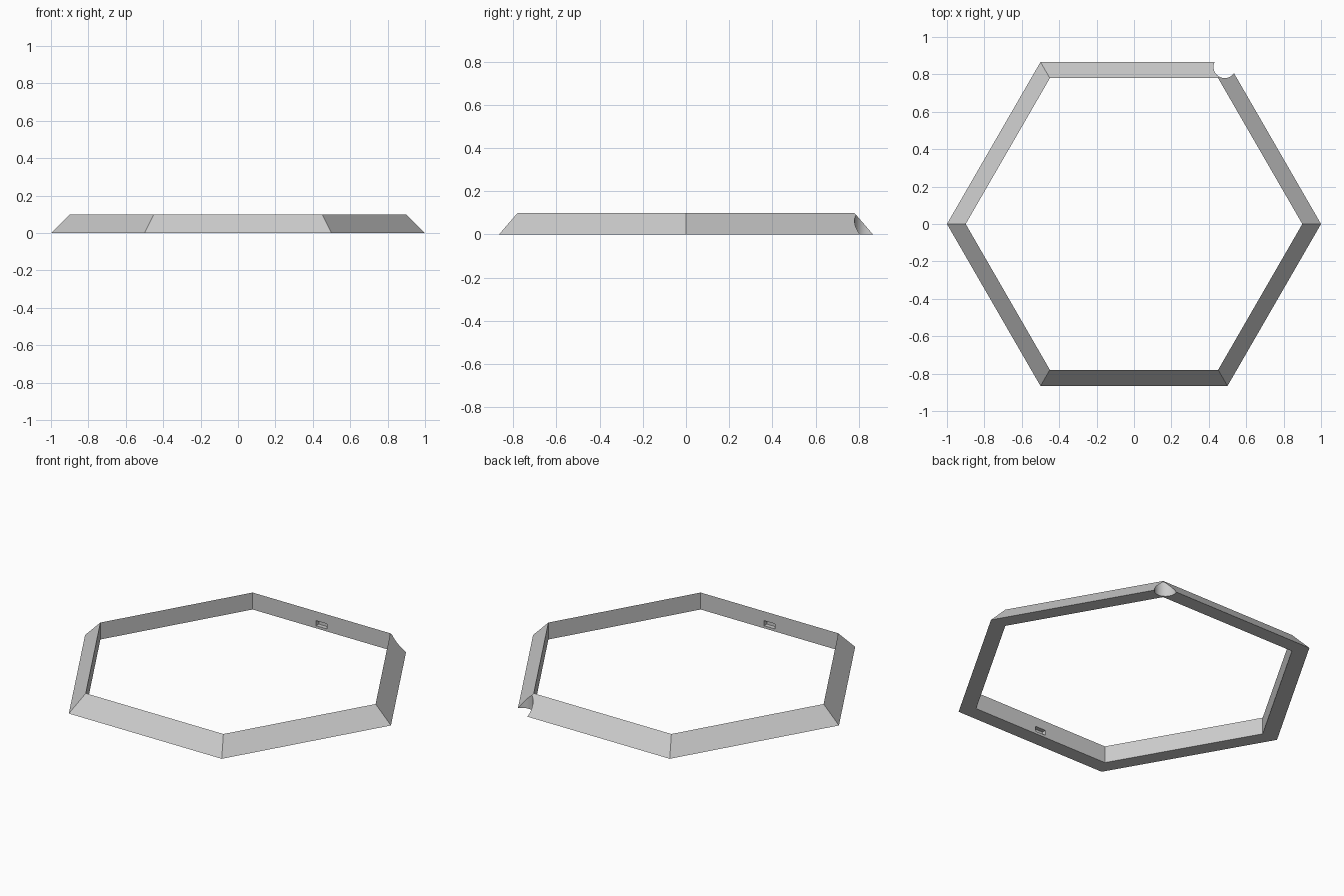
import bpy
import bmesh
from math import cos, sin, pi, radians
from mathutils import Matrix

SIDES = 6
HEIGHT = 0.1
OUTER = 1.0
INNER = 0.9
WALL = INNER * cos(pi / SIDES)   # distance from centre to the inner wall

cube = bpy.data.objects.get("Cube")
if cube:
    bpy.data.objects.remove(cube, do_unlink=True)

grey = bpy.data.materials.new("light_grey")
grey.use_nodes = True
colour = (0.6, 0.6, 0.6, 1)
grey.diffuse_color = colour
grey.node_tree.nodes["Principled BSDF"].inputs["Base Color"].default_value = colour


def make_object(name, bm):
    bmesh.ops.recalc_face_normals(bm, faces=bm.faces)
    mesh = bpy.data.meshes.new(name)
    bm.to_mesh(mesh)
    bm.free()
    mesh.materials.append(grey)
    obj = bpy.data.objects.new(name, mesh)
    bpy.context.collection.objects.link(obj)
    return obj


def cut(target, cutter):
    cutter.hide_render = True
    mod = target.modifiers.new(cutter.name, 'BOOLEAN')
    mod.operation = 'DIFFERENCE'
    mod.solver = 'EXACT'
    mod.object = cutter
    bpy.context.view_layer.objects.active = target
    bpy.ops.object.modifier_apply(modifier=mod.name)
    bpy.data.objects.remove(cutter, do_unlink=True)


# Hexagonal frame: triangular section with a sloped outside and upright inside
bm = bmesh.new()
profile = [(OUTER, 0), (INNER, HEIGHT), (INNER, 0)]
corners = [[bm.verts.new((r * cos(a), r * sin(a), z)) for r, z in profile]
           for a in (2 * pi * i / SIDES for i in range(SIDES))]
for i, here in enumerate(corners):
    after = corners[(i + 1) % SIDES]
    for j in range(len(profile)):
        k = (j + 1) % len(profile)
        bm.faces.new((here[j], after[j], after[k], here[k]))
frame = make_object("hexagonal_frame", bm)

# Round notch through the back left corner
bm = bmesh.new()
angle = radians(60)
place = Matrix.Translation((0.97 * cos(angle), 0.97 * sin(angle), HEIGHT / 2))
bmesh.ops.create_cone(bm, cap_ends=True, segments=48, radius1=0.06, radius2=0.06,
                      depth=4 * HEIGHT, matrix=place)
cut(frame, make_object("corner_notch_cutter", bm))

# Small slots in the middle of the front and back inner walls
for side in (-1, 1):
    bm = bmesh.new()
    place = Matrix.Translation((0, side * WALL, 0.03)) @ Matrix.Diagonal((0.07, 0.05, 0.03, 1))
    bmesh.ops.create_cube(bm, size=1, matrix=place)
    cut(frame, make_object("wall_slot_cutter", bm))

# Smooth the notch and keep every other edge crisp
bpy.ops.object.select_all(action='DESELECT')
frame.select_set(True)
bpy.context.view_layer.objects.active = frame
bpy.ops.object.shade_smooth_by_angle(angle=radians(30))
